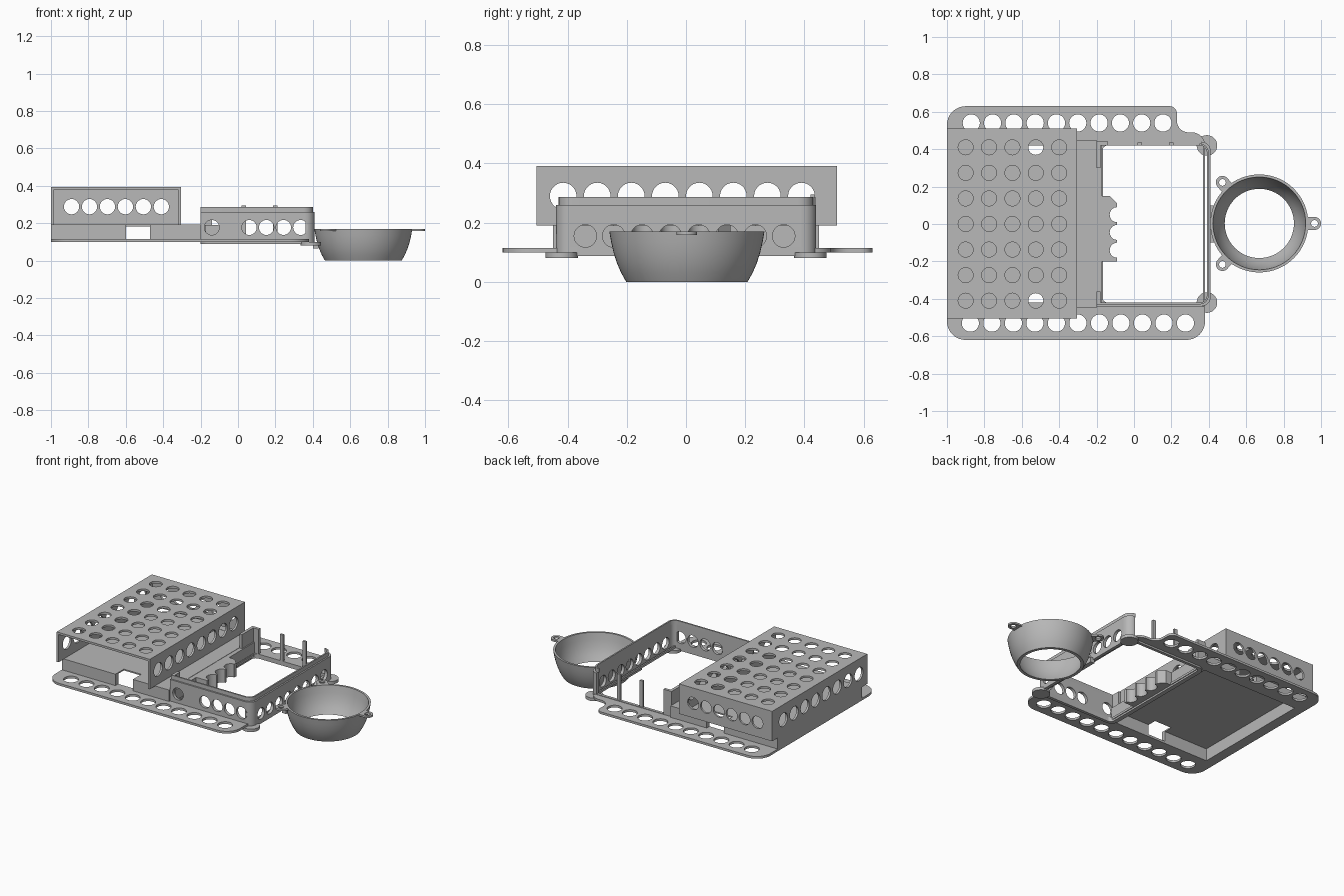
import bpy, bmesh, math
from mathutils import Matrix, Vector

cube = bpy.data.objects.get("Cube")
if cube:
    bpy.data.objects.remove(cube, do_unlink=True)

grey = bpy.data.materials.new("plain grey")
grey.use_nodes = True
grey.diffuse_color = (0.48, 0.48, 0.48, 1)
grey.node_tree.nodes["Principled BSDF"].inputs["Base Color"].default_value = grey.diffuse_color

# Panel orientation: in-plane axes, then thickness axis
FACING = {
    "x": Matrix(((0, 0, 1, 0), (1, 0, 0, 0), (0, 1, 0, 0), (0, 0, 0, 1))),
    "y": Matrix(((1, 0, 0, 0), (0, 0, -1, 0), (0, 1, 0, 0), (0, 0, 0, 1))),
    "z": Matrix.Identity(4),
}


def finish(name, mesh, angle=30):
    mesh.materials.clear()
    mesh.materials.append(grey)
    obj = bpy.data.objects.new(name, mesh)
    bpy.context.collection.objects.link(obj)
    bpy.ops.object.select_all(action="DESELECT")
    obj.select_set(True)
    bpy.context.view_layer.objects.active = obj
    bpy.ops.object.shade_smooth_by_angle(angle=math.radians(angle))
    return obj


def rounded(corners, steps=8):
    """Outline from (x, y, radius) corners with right angles."""
    out = []
    for i, (x, y, r) in enumerate(corners):
        p = Vector((x, y))
        if not r:
            out.append(p)
            continue
        a = p + (Vector(corners[i - 1][:2]) - p).normalized() * r
        b = p + (Vector(corners[(i + 1) % len(corners)][:2]) - p).normalized() * r
        w = math.sqrt(0.5)
        for k in range(steps + 1):
            t = k / steps
            u, v, q = (1 - t) ** 2, 2 * t * (1 - t) * w, t * t
            out.append((a * u + p * v + b * q) / (u + v + q))
    return out


def rect(x0, x1, y0, y1, r=0):
    return rounded([(x0, y0, r), (x1, y0, r), (x1, y1, r), (x0, y1, r)])


def circle(x, y, r, n=28):
    return [Vector((x + r * math.cos(2 * math.pi * k / n), y + r * math.sin(2 * math.pi * k / n)))
            for k in range(n)]


def row(first, last, count):
    return [first + (last - first) * k / (count - 1) for k in range(count)]


def panel(name, loops, lo, hi, axis="z"):
    """Flat sheet between lo and hi on an axis; loops after the first are holes."""
    cu = bpy.data.curves.new(name, "CURVE")
    cu.dimensions = "2D"
    cu.fill_mode = "BOTH"
    cu.extrude = (hi - lo) / 2
    for loop in loops:
        s = cu.splines.new("POLY")
        s.points.add(len(loop) - 1)
        for pt, co in zip(s.points, loop):
            pt.co = (co.x, co.y, 0, 1)
        s.use_cyclic_u = True
    tmp = bpy.data.objects.new("temporary", cu)
    bpy.context.collection.objects.link(tmp)
    graph = bpy.context.evaluated_depsgraph_get()
    mesh = bpy.data.meshes.new_from_object(tmp.evaluated_get(graph))
    bpy.data.objects.remove(tmp, do_unlink=True)
    mid = (lo + hi) / 2 * (-1 if axis == "y" else 1)
    mesh.transform(FACING[axis] @ Matrix.Translation((0, 0, mid)))
    bm = bmesh.new()
    bm.from_mesh(mesh)
    bmesh.ops.remove_doubles(bm, verts=bm.verts, dist=1e-5)
    bmesh.ops.recalc_face_normals(bm, faces=bm.faces)
    bm.to_mesh(mesh)
    bm.free()
    return finish(name, mesh)


def box(name, x0, x1, y0, y1, z0, z1):
    return panel(name, [rect(x0, x1, y0, y1)], z0, z1)


# Base plate with hole rows, tray recess and frame opening
plate = rounded([(-1, -0.62, 0.1), (0.38, -0.62, 0.1), (0.38, 0.49, 0.07), (0.23, 0.49, 0.06),
                 (0.23, 0.63, 0.04), (-1, 0.63, 0.1)])
plate_holes = [circle(x, -0.53, 0.046) for x in row(-0.875, 0.275, 11)]
plate_holes += [circle(x, 0.54, 0.046) for x in row(-0.87, 0.155, 10)]
panel("base_plate", [plate, rect(-0.93, -0.21, -0.42, 0.42),
                     rect(-0.165, 0.37, -0.42, 0.42)] + plate_holes, 0.1, 0.115)

# Tray: thin top with two cable notches, side walls and end block
tray_top = rounded([(x, y, 0) for x, y in (
    (-1, -0.45), (-0.6, -0.45), (-0.6, -0.36), (-0.47, -0.36), (-0.47, -0.45), (-0.2, -0.45),
    (-0.2, 0.45), (-0.47, 0.45), (-0.47, 0.36), (-0.6, 0.36), (-0.6, 0.45), (-1, 0.45))])
panel("tray_top", [tray_top], 0.183, 0.192)
for side, y in (("front", -0.45), ("back", 0.42)):
    box("tray_wall_outer_" + side, -1, -0.6, y, y + 0.03, 0.115, 0.183)
    box("tray_wall_inner_" + side, -0.47, -0.2, y, y + 0.03, 0.115, 0.183)
box("tray_end", -1, -0.93, -0.45, 0.45, 0.115, 0.183)

# Perforated cover, open at the front
panel("cover_top", [rect(-1, -0.305, -0.505, 0.51)] +
      [circle(x, y, 0.04) for x in row(-0.9, -0.4, 5) for y in row(-0.41, 0.41, 7)], 0.378, 0.392)
side_holes = [circle(y, 0.29, 0.045) for y in row(-0.415, 0.39, 8)]
for name, x in (("outer", -1), ("inner", -0.319)):
    panel("cover_wall_" + name, [rect(-0.505, 0.51, 0.19, 0.378)] + side_holes, x, x + 0.014, "x")
panel("cover_wall_back", [rect(-0.986, -0.319, 0.19, 0.378)] +
      [circle(x, 0.288, 0.041) for x in row(-0.89, -0.41, 6)], 0.496, 0.51, "y")

# Frame: base rim, perforated walls, rounded corners and upper lip
panel("frame_rim", [rect(-0.2, 0.41, -0.44, 0.44, 0.05), rect(-0.17, 0.39, -0.42, 0.42, 0.03)],
      0.088, 0.118)
panel("frame_wall_front", [rect(-0.2, 0.36, 0.115, 0.26)] +
      [circle(x, 0.177, 0.04) for x in [-0.14] + row(0.06, 0.335, 4)], -0.44, -0.42, "y")
panel("frame_wall_side", [rect(-0.39, 0.39, 0.115, 0.26)] +
      [circle(y, 0.155, 0.038) for y in row(-0.34, 0.33, 8)], 0.39, 0.41, "x")
for name, s in (("front", -1), ("back", 1)):
    panel("frame_corner_" + name, [rounded([
        (0.36, 0.44 * s, 0), (0.41, 0.44 * s, 0.05), (0.41, 0.39 * s, 0), (0.39, 0.39 * s, 0),
        (0.39, 0.42 * s, 0.03), (0.36, 0.42 * s, 0)])], 0.115, 0.26)
panel("frame_lip", [rounded([
    (-0.2, -0.43, 0), (0.4, -0.43, 0.05), (0.4, 0.43, 0.05), (0.35, 0.43, 0),
    (0.35, 0.42, 0), (0.39, 0.42, 0.04), (0.39, -0.42, 0.04), (-0.2, -0.42, 0)])], 0.26, 0.287)
box("frame_wall_inner", -0.2, -0.172, -0.42, 0.44, 0.115, 0.19)
box("frame_stub_back", -0.2, -0.18, 0.3, 0.44, 0.19, 0.285)
box("frame_stub_front", -0.2, -0.18, -0.42, -0.36, 0.19, 0.285)
box("frame_stub_return", -0.18, -0.14, 0.42, 0.44, 0.115, 0.285)
for i, x in enumerate((0.03, 0.2)):
    box(f"post_{i + 1}", x - 0.012, x + 0.012, 0.42, 0.435, 0.11, 0.295)

# Scalloped cable comb on the inner side of the frame
comb = [Vector((-0.172, -0.2)), Vector((-0.09, -0.2))]
for yc in row(-0.14, 0.05, 3):
    comb += [Vector((-0.092 - 0.038 * math.sin(a), yc - 0.04 * math.cos(a)))
             for a in row(0, math.pi, 11)]
comb += [Vector((-0.09, 0.11)), Vector((-0.13, 0.15)), Vector((-0.172, 0.15))]
panel("cable_comb", [comb], 0.1, 0.19)

# Round lugs and catch under the frame
for side, y in (("front", -0.42), ("back", 0.42)):
    panel("lug_" + side, [circle(0.39, y, 0.055)], 0.08, 0.1)
box("catch", 0.4, 0.43, -0.1, 0.1, 0.065, 0.1)

# Open-bottomed bowl ring, turned from a profile
CX, CY = 0.67, 0.003
profile = [(0.205, 0), (0.222, 0.03), (0.237, 0.065), (0.248, 0.1), (0.256, 0.135), (0.262, 0.17),
           (0.248, 0.17), (0.24, 0.125), (0.228, 0.08), (0.208, 0.035), (0.185, 0)]
bm = bmesh.new()
n = 64
rings = [[bm.verts.new((CX + r * math.cos(2 * math.pi * k / n), CY + r * math.sin(2 * math.pi * k / n), z))
          for r, z in profile] for k in range(n)]
for k in range(n):
    a, b = rings[k], rings[(k + 1) % n]
    for j in range(len(profile)):
        i = (j + 1) % len(profile)
        bm.faces.new((a[j], b[j], b[i], a[i]))
bmesh.ops.recalc_face_normals(bm, faces=bm.faces)
mesh = bpy.data.meshes.new("bowl")
bm.to_mesh(mesh)
bm.free()
finish("bowl", mesh)

# Screw tabs around the bowl rim
for i, deg in enumerate((0, 132, 228)):
    a = math.radians(deg)
    turn = Matrix.Rotation(a, 2)
    tab = [Vector((0.25, -0.035))] + [Vector((0.295 + 0.035 * math.cos(t), 0.035 * math.sin(t)))
                                      for t in row(-math.pi / 2, math.pi / 2, 13)] + [Vector((0.25, 0.035))]
    loops = [[turn @ p + Vector((CX, CY)) for p in loop] for loop in (tab, circle(0.295, 0, 0.018))]
    panel(f"screw_tab_{i + 1}", loops, 0.158, 0.17)
